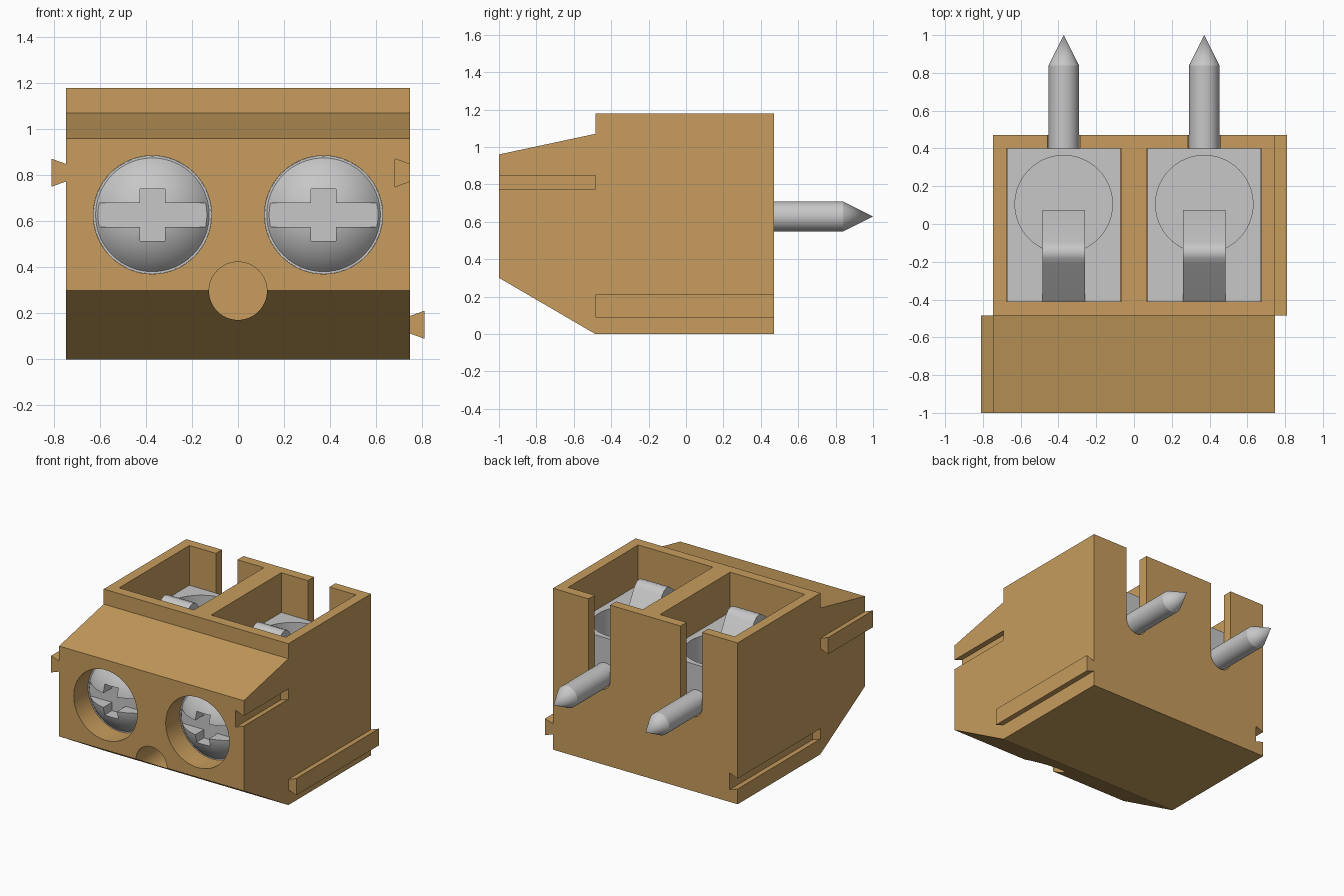
import bpy, bmesh, math
from mathutils import Vector

if "Cube" in bpy.data.objects:
    bpy.data.objects.remove(bpy.data.objects["Cube"], do_unlink=True)


def material(name, rgb):
    m = bpy.data.materials.new(name)
    m.use_nodes = True
    m.diffuse_color = (*rgb, 1)
    bsdf = m.node_tree.nodes["Principled BSDF"]
    bsdf.inputs["Base Color"].default_value = (*rgb, 1)
    bsdf.inputs["Roughness"].default_value = 0.5
    return m


TAN = material("tan plastic", (0.57, 0.335, 0.11))
METAL = material("grey metal", (0.57, 0.57, 0.57))


def finish(name, bm, mat):
    bmesh.ops.recalc_face_normals(bm, faces=bm.faces)
    me = bpy.data.meshes.new(name)
    bm.to_mesh(me)
    bm.free()
    me.materials.append(mat)
    ob = bpy.data.objects.new(name, me)
    bpy.context.collection.objects.link(ob)
    return ob


def prism(name, pts, axis, a, b, mat):
    """Extrude a 2D outline along x, y or z from a to b."""
    place = {"x": lambda p: (a, p[0], p[1]),
             "y": lambda p: (p[0], a, p[1]),
             "z": lambda p: (p[0], p[1], a)}[axis]
    step = Vector([(b - a) if axis == c else 0 for c in "xyz"])
    bm = bmesh.new()
    face = bm.faces.new([bm.verts.new(place(p)) for p in pts])
    out = bmesh.ops.extrude_face_region(bm, geom=[face])
    verts = [g for g in out["geom"] if isinstance(g, bmesh.types.BMVert)]
    bmesh.ops.translate(bm, vec=step, verts=verts)
    return finish(name, bm, mat)


def box(name, x, y, z, mat):
    pts = [(x[0], y[0]), (x[1], y[0]), (x[1], y[1]), (x[0], y[1])]
    return prism(name, pts, "z", z[0], z[1], mat)


def circle(cx, cy, r, n=64, start=0.0, sweep=2 * math.pi):
    full = abs(sweep - 2 * math.pi) < 1e-6
    return [(cx + r * math.cos(start + sweep * i / (n if full else n - 1)),
             cy + r * math.sin(start + sweep * i / (n if full else n - 1))) for i in range(n)]


def lathe(name, profile, cx, cz, mat, n=64):
    """Spin (radius, y) points around a line along y through (cx, cz)."""
    bm = bmesh.new()
    vs = [bm.verts.new((cx + r, y, cz)) for r, y in profile]
    edges = [bm.edges.new(p) for p in zip(vs, vs[1:])]
    bmesh.ops.spin(bm, geom=vs + edges, cent=(cx, 0, cz), axis=(0, 1, 0),
                   angle=2 * math.pi, steps=n)
    bmesh.ops.remove_doubles(bm, verts=bm.verts, dist=1e-5)
    return finish(name, bm, mat)


def activate(ob):
    bpy.ops.object.select_all(action='DESELECT')
    ob.select_set(True)
    bpy.context.view_layer.objects.active = ob


def cut(ob, cutters):
    activate(ob)
    for c in cutters:
        c.hide_render = True
        m = ob.modifiers.new("cut", 'BOOLEAN')
        m.operation, m.solver, m.object = 'DIFFERENCE', 'EXACT', c
        bpy.ops.object.modifier_apply(modifier=m.name)
        bpy.data.objects.remove(c, do_unlink=True)


def smooth(ob, angle=30):
    activate(ob)
    bpy.ops.object.shade_smooth_by_angle(angle=math.radians(angle))


def dovetail(name, x, depth, z, y0, y1):
    """Rail outline narrow at x and wide at x + depth."""
    pts = [(x, z - 0.038), (x + depth, z - 0.061), (x + depth, z + 0.061), (x, z + 0.038)]
    return prism(name, pts, "y", y0, y1, TAN)


W = 0.747            # half width of the housing
PX, PZ = 0.372, 0.628  # screw and pin axis
SIDES = (("left", 1), ("right", -1))

# Housing from its side outline
outline = [(-1, 0.3), (-0.485, 0), (0.47, 0), (0.47, 1.18),
           (-0.485, 1.18), (-0.485, 1.07), (-1, 0.96)]
housing = prism("housing", outline, "x", -W, W, TAN)

# Wells, screw bores, pin slots, key hole and side grooves
cutters = [prism("key_cut", circle(0, 0.297, 0.126), "y", -1.1, -0.72, TAN)]
for side, s in SIDES:
    cx = s * PX
    cutters.append(box("well_cut", (cx - 0.302, cx + 0.302), (-0.41, 0.40), (0.25, 1.3), TAN))
    cutters.append(prism("bore_cut", circle(cx, PZ, 0.257), "y", -1.1, -0.39, TAN))
    slot = circle(cx, PZ, 0.087, 24, math.pi, math.pi) + [(cx + 0.087, 1.3), (cx - 0.087, 1.3)]
    cutters.append(prism("slot_cut", slot, "y", 0.38, 0.6, TAN))
# Groove cutters start slightly outside the wall so the mouth stays clean
cutters.append(prism("groove_cut", [(W + 0.01, 0.774), (W + 0.01, 0.848), (W, 0.848),
                                    (0.682, 0.871), (0.682, 0.749), (W, 0.774)],
                     "y", -1.1, -0.485, TAN))
cutters.append(prism("groove_cut", [(-W - 0.01, 0.112), (-W - 0.01, 0.188), (-W, 0.188),
                                    (-0.682, 0.211), (-0.682, 0.089), (-W, 0.112)],
                     "y", -0.485, 0.6, TAN))
cut(housing, cutters)
smooth(housing)

# Interlocking side rails
dovetail("left_rail", W, 0.064, 0.15, -0.485, 0.47)
dovetail("right_rail", -W, -0.064, 0.811, -1, -0.485)

for side, s in SIDES:
    cx = s * PX
    # Clamp block with round wire hole
    block = box(side + "_clamp_block", (cx - 0.301, cx + 0.301), (-0.409, 0.399), (0.26, 0.89), METAL)
    cut(block, [prism("wire_cut", circle(cx, 0.105, 0.258), "z", 0.4, 1.1, METAL)])
    smooth(block)

    # Bent clamp tongue reaching over the hole edge
    top = [(-0.409, 0.89), (-0.21, 1.05), (-0.18, 1.072), (-0.15, 1.08),
           (-0.12, 1.07), (-0.095, 1.045), (0.075, 0.74)]
    under = [(0.035, 0.72), (-0.13, 1.005), (-0.15, 1.02), (-0.18, 1.01), (-0.33, 0.885)]
    tongue = prism(side + "_clamp_tongue", top + under, "x", cx - 0.113, cx + 0.113, METAL)
    smooth(tongue, 35)

    # Domed screw with a flange and cross slot
    rim, rise, r = -0.835, 0.12, 0.247
    ball = (r * r + rise * rise) / (2 * rise)
    edge = math.asin(r / ball)
    dome = [(ball * math.sin(edge * i / 12),
             rim - rise + ball * (1 - math.cos(edge * i / 12))) for i in range(13)]
    screw = lathe(side + "_screw", dome + [(0.2565, rim), (0.2565, -0.40), (0, -0.40)], cx, PZ, METAL)
    cross = [(-0.3, -0.052), (-0.055, -0.052), (-0.055, -0.113), (0.055, -0.113),
             (0.055, -0.052), (0.3, -0.052), (0.3, 0.052), (0.055, 0.052),
             (0.055, 0.113), (-0.055, 0.113), (-0.055, 0.052), (-0.3, 0.052)]
    cut(screw, [prism("cross_cut", [(cx + a, PZ + b) for a, b in cross],
                      "y", -1.1, rim - 0.012, METAL)])
    smooth(screw, 25)

    # Pointed solder pin
    pin = lathe(side + "_pin", [(0, 0.39), (0.08, 0.39), (0.08, 0.84), (0, 1.0)], cx, PZ, METAL, 48)
    smooth(pin, 20)
